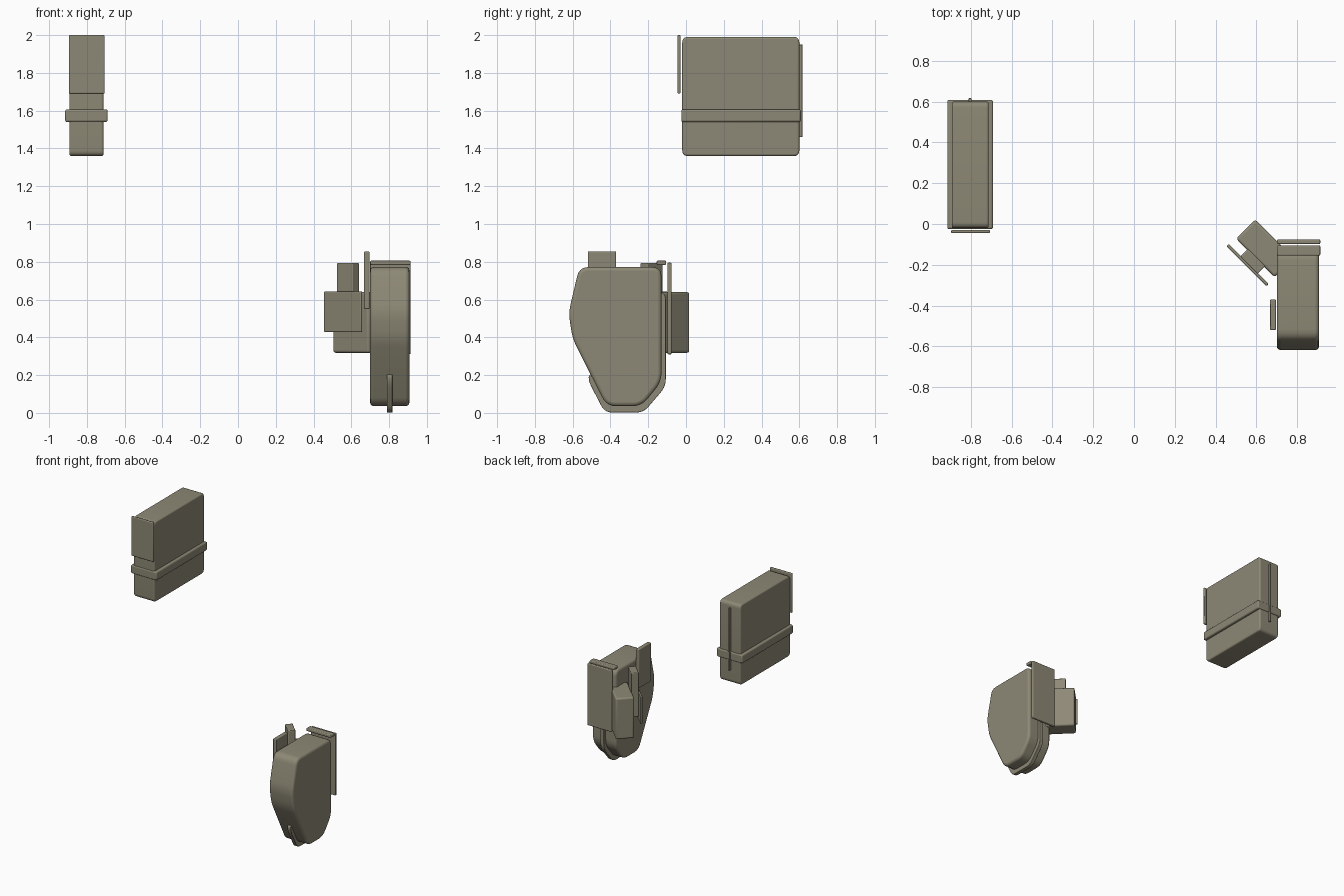
import bpy, bmesh, math
from mathutils import Vector

if "Cube" in bpy.data.objects:
    bpy.data.objects.remove(bpy.data.objects["Cube"])

khaki = bpy.data.materials.new("khaki_fabric")
khaki.diffuse_color = (0.27, 0.25, 0.18, 1)
khaki.use_nodes = True
khaki.node_tree.nodes["Principled BSDF"].inputs["Base Color"].default_value = khaki.diffuse_color


def finish(name, bm, bevel, segments=3):
    """Turn a bmesh into a bevelled, smooth-shaded object."""
    bmesh.ops.recalc_face_normals(bm, faces=bm.faces)
    mesh = bpy.data.meshes.new(name)
    bm.to_mesh(mesh)
    bm.free()
    mesh.materials.append(khaki)
    ob = bpy.data.objects.new(name, mesh)
    bpy.context.collection.objects.link(ob)
    if bevel:
        mod = ob.modifiers.new("soft_edges", 'BEVEL')
        mod.width, mod.segments = bevel, segments
        mod.limit_method, mod.angle_limit = 'ANGLE', math.radians(40)
    bpy.ops.object.select_all(action='DESELECT')
    bpy.context.view_layer.objects.active = ob
    ob.select_set(True)
    bpy.ops.object.shade_smooth_by_angle(angle=math.radians(35))
    return ob


def box(name, x, y, z, bevel=0.006):
    """Bevelled box given as (min, max) per axis."""
    bm = bmesh.new()
    bmesh.ops.create_cube(bm, size=1)
    for v in bm.verts:
        v.co = Vector([(a + b) / 2 + c * (b - a) for (a, b), c in zip((x, y, z), v.co)])
    return finish(name, bm, bevel)


def rounded(points, radius, steps=5):
    """Round the corners of a closed 2D outline."""
    out = []
    for i, p in enumerate(points):
        p = Vector(p)
        a = Vector(points[i - 1]) - p
        b = Vector(points[(i + 1) % len(points)]) - p
        s = p + a.normalized() * min(radius, a.length * 0.45)
        e = p + b.normalized() * min(radius, b.length * 0.45)
        for k in range(steps + 1):
            t = k / steps
            out.append(s * (1 - t) ** 2 + p * 2 * t * (1 - t) + e * t * t)
    return out


def side_profile(name, points, x, radius, bevel):
    """Extrude a rounded (y, z) outline along x."""
    bm = bmesh.new()
    face = bm.faces.new([bm.verts.new((x[0], p.x, p.y)) for p in rounded(points, radius)])
    ext = bmesh.ops.extrude_face_region(bm, geom=[face])["geom"]
    bmesh.ops.translate(bm, vec=(x[1] - x[0], 0, 0),
                        verts=[v for v in ext if isinstance(v, bmesh.types.BMVert)])
    return finish(name, bm, bevel)


def angled_box(name, along, out, z, bevel):
    """Box turned 45 degrees: along runs (1,-1), out runs (1,1)."""
    ob = box(name, along, out, z, bevel)
    ob.rotation_euler.z = -math.pi / 4
    return ob


# Upper pouch with its strap, front flap and rear seam
side_profile("pouch_body", [(-0.02, 1.36), (0.60, 1.36), (0.60, 1.99), (-0.02, 1.99)],
             (-0.893, -0.712), 0.03, 0.01)
box("pouch_strap", (-0.915, -0.69), (-0.025, 0.608), (1.54, 1.607), 0.01)
box("pouch_front_flap", (-0.896, -0.706), (-0.045, -0.029), (1.69, 2.0))
box("pouch_rear_seam", (-0.81, -0.796), (0.595, 0.617), (1.46, 1.95), 0.004)

# Holster shell and the seam rim around its lower half
side_profile("holster_shell",
             [(-0.565, 0.772), (-0.622, 0.53), (-0.60, 0.39), (-0.42, 0.036),
              (-0.235, 0.036), (-0.13, 0.165), (-0.13, 0.772)],
             (0.70, 0.907), 0.05, 0.018)
side_profile("holster_rim",
             [(-0.515, 0.21), (-0.515, 0.165), (-0.43, 0.002), (-0.225, 0.002),
              (-0.107, 0.14), (-0.107, 0.64), (-0.2, 0.64), (-0.3, 0.21)],
             (0.788, 0.818), 0.04, 0.004)

# Belt plate, its top lip, and the inner tab
box("belt_plate", (0.70, 0.913), (-0.098, -0.076), (0.31, 0.795))
box("belt_plate_lip", (0.70, 0.913), (-0.155, -0.105), (0.783, 0.806))
box("inner_tab", (0.667, 0.696), (-0.52, -0.37), (0.55, 0.855))

# Small side pouch turned 45 degrees, with its catch and cover
angled_box("side_pouch", (0.405, 0.672), (0.303, 0.436), (0.318, 0.64), 0.012)
angled_box("side_catch", (0.481, 0.601), (0.255, 0.31), (0.45, 0.793), 0.006)
angled_box("side_cover", (0.397, 0.674), (0.244, 0.259), (0.428, 0.643), 0.005)
